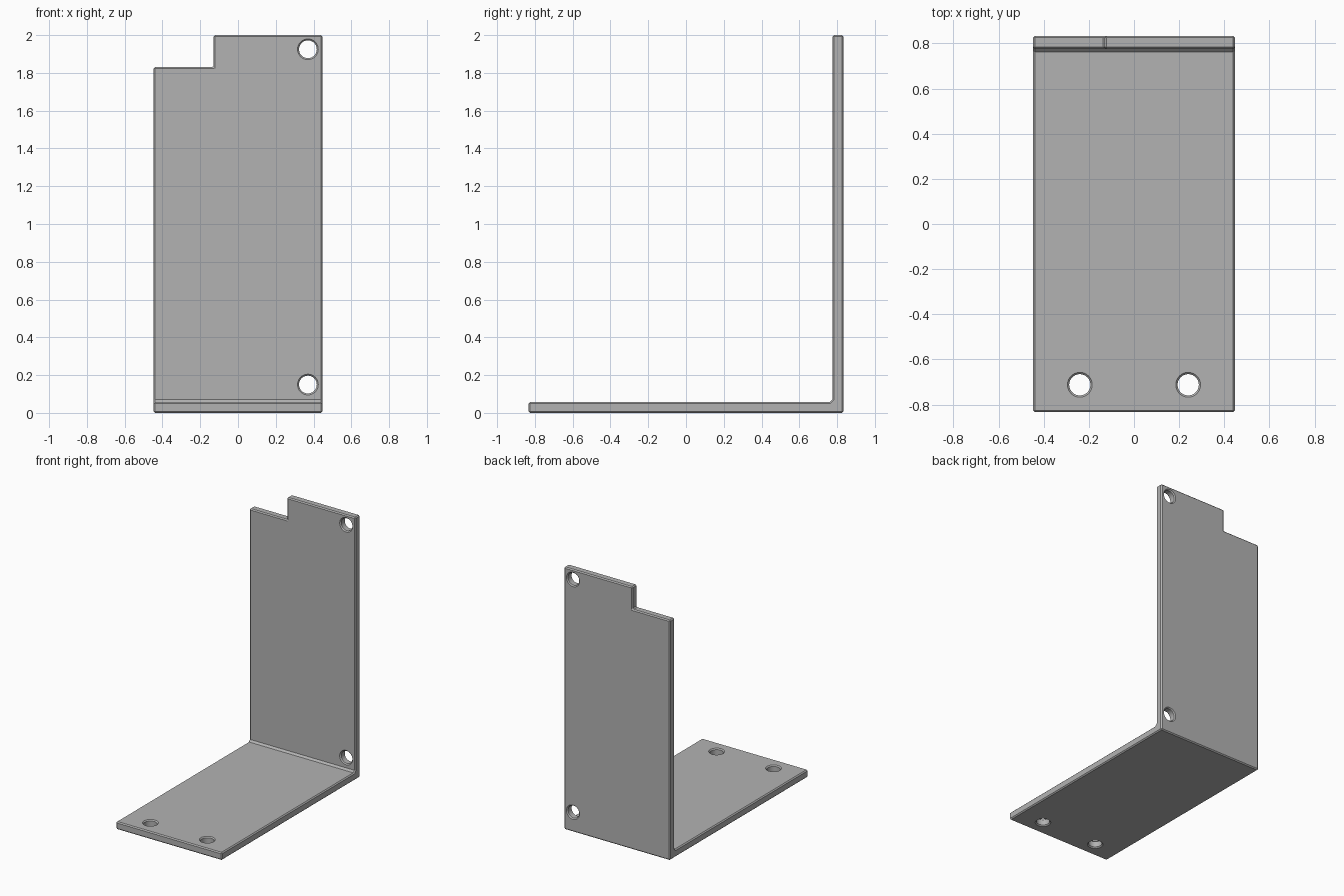
import bpy, bmesh, math
from mathutils import Matrix, Vector

if "Cube" in bpy.data.objects:
    bpy.data.objects.remove(bpy.data.objects["Cube"], do_unlink=True)

HALF_X, HALF_Y, HEIGHT = 0.447, 0.833, 2.0
THICK, FILLET, CHAMFER = 0.058, 0.014, 0.008
HOLE_R = 0.047

grey = bpy.data.materials.new("plain grey")
grey.use_nodes = True
colour = (0.45, 0.45, 0.45, 1)
grey.diffuse_color = colour
grey.node_tree.nodes["Principled BSDF"].inputs["Base Color"].default_value = colour


def finish(name, bm):
    bmesh.ops.recalc_face_normals(bm, faces=bm.faces)
    mesh = bpy.data.meshes.new(name)
    bm.to_mesh(mesh)
    bm.free()
    mesh.materials.append(grey)
    obj = bpy.data.objects.new(name, mesh)
    bpy.context.collection.objects.link(obj)
    return obj


def apply(obj, mod):
    bpy.ops.object.select_all(action="DESELECT")
    bpy.context.view_layer.objects.active = obj
    obj.select_set(True)
    bpy.ops.object.modifier_apply(modifier=mod.name)


def cut(obj, cutter):
    cutter.hide_render = True
    mod = obj.modifiers.new("cut", "BOOLEAN")
    mod.operation, mod.solver, mod.object = "DIFFERENCE", "EXACT", cutter
    apply(obj, mod)
    bpy.data.objects.remove(cutter, do_unlink=True)


def hole_cutter(centre, axis):
    # Drill with a countersunk rim at both plate faces
    bm = bmesh.new()
    h, extra = THICK / 2, 0.01
    rim = HOLE_R + CHAMFER
    profile = [(0, -h - extra), (rim + extra, -h - extra), (HOLE_R, -h + CHAMFER),
               (HOLE_R, h - CHAMFER), (rim + extra, h + extra), (0, h + extra)]
    verts = [bm.verts.new((r, 0, z)) for r, z in profile]
    edges = [bm.edges.new(pair) for pair in zip(verts, verts[1:])]
    bmesh.ops.spin(bm, geom=verts + edges, cent=(0, 0, 0), axis=(0, 0, 1),
                   angle=math.tau, steps=40)
    bmesh.ops.remove_doubles(bm, verts=bm.verts, dist=0.0001)
    turn = Vector((0, 0, 1)).rotation_difference(Vector(axis)).to_matrix().to_4x4()
    bm.transform(Matrix.Translation(centre) @ turn)
    return finish("hole_cutter", bm)


# L-shaped plate: side profile pulled across the width
bm = bmesh.new()
wall = HALF_Y - THICK
outline = [(-HALF_Y, 0), (HALF_Y, 0), (HALF_Y, HEIGHT), (wall, HEIGHT),
           (wall, THICK + FILLET), (wall - FILLET, THICK), (-HALF_Y, THICK)]
face = bm.faces.new([bm.verts.new((-HALF_X, y, z)) for y, z in outline])
pulled = bmesh.ops.extrude_face_region(bm, geom=[face])["geom"]
bmesh.ops.translate(bm, vec=(2 * HALF_X, 0, 0),
                    verts=[g for g in pulled if isinstance(g, bmesh.types.BMVert)])
bracket = finish("angle_bracket", bm)

# Notch in the upper corner of the wall
bm = bmesh.new()
bmesh.ops.create_cube(bm, size=1)
bm.transform(Matrix.Translation((-0.63, HALF_Y, 2.33)) @ Matrix.Diagonal((1, 1, 1, 1)))
cut(bracket, finish("notch_cutter", bm))

# Chamfer the outer edges
bevel = bracket.modifiers.new("chamfer", "BEVEL")
bevel.width, bevel.segments = CHAMFER, 1
bevel.limit_method, bevel.angle_limit = "ANGLE", math.radians(60)
apply(bracket, bevel)

# Two holes in the base, two in the wall
for x in (-0.24, 0.24):
    cut(bracket, hole_cutter((x, -0.712, THICK / 2), (0, 0, 1)))
for z in (0.15, 1.925):
    cut(bracket, hole_cutter((0.37, HALF_Y - THICK / 2, z), (0, 1, 0)))

bpy.ops.object.select_all(action="DESELECT")
bracket.select_set(True)
bpy.context.view_layer.objects.active = bracket
bpy.ops.object.shade_smooth_by_angle(angle=math.radians(30))
